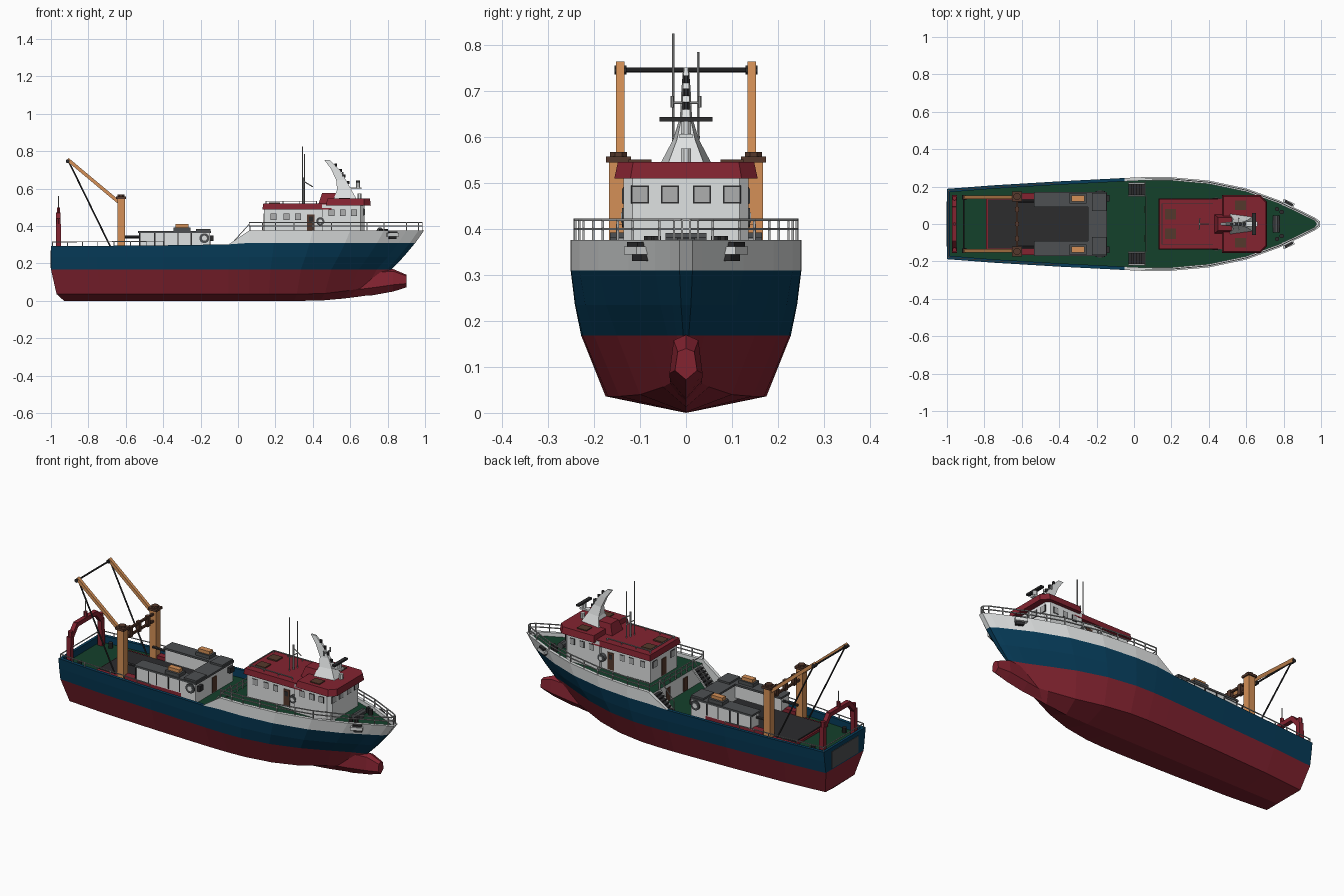
import bpy, bmesh, math
from mathutils import Vector

if "Cube" in bpy.data.objects:
    bpy.data.objects.remove(bpy.data.objects["Cube"])

COL = {"red": (.23, .017, .03), "blue": (.002, .047, .105), "white": (.74, .76, .76),
       "green": (.007, .052, .024), "orange": (.66, .28, .095), "dark": (.025, .025, .027),
       "grey": (.075, .08, .085), "rail grey": (.42, .43, .43), "brown": (.09, .04, .025)}
MAT = {}
for n, c in COL.items():
    MAT[n] = bpy.data.materials.new(n)
    MAT[n].diffuse_color = (*c, 1)


def finish(name, bm, mats):
    bmesh.ops.remove_doubles(bm, verts=bm.verts, dist=1e-5)
    bmesh.ops.recalc_face_normals(bm, faces=bm.faces)
    me = bpy.data.meshes.new(name)
    bm.to_mesh(me)
    bm.free()
    for m in mats:
        me.materials.append(MAT[m])
    ob = bpy.data.objects.new(name, me)
    bpy.context.collection.objects.link(ob)
    return ob


# A solid is a list of rings; a part is one object made of several solids
def part(name, mat, *solids):
    bm = bmesh.new()
    for rings in solids:
        vs = [[bm.verts.new(p) for p in r] for r in rings]
        n = len(vs[0])
        for a, b in zip(vs, vs[1:]):
            for i in range(n):
                bm.faces.new((a[i], a[(i + 1) % n], b[(i + 1) % n], b[i]))
        bm.faces.new(vs[0][::-1])
        bm.faces.new(vs[-1])
    return finish(name, bm, [mat])


def plan(pts, z0, z1, k=1.0):
    cx = sum(p[0] for p in pts) / len(pts)
    return [[(x, y, z0) for x, y in pts], [(cx + (x - cx) * k, y * k, z1) for x, y in pts]]


def box(x0, x1, y0, y1, z0, z1):
    return plan([(x0, y0), (x1, y0), (x1, y1), (x0, y1)], z0, z1)


def rod(p, q, r, n=6, r2=None):
    p, q = Vector(p), Vector(q)
    rot = (q - p).to_track_quat('Z', 'Y')
    ring = lambda c, s: [c + rot @ Vector((s * math.cos(2 * math.pi * (i + .5) / n),
                                           s * math.sin(2 * math.pi * (i + .5) / n), 0)) for i in range(n)]
    return [ring(p, r), ring(q, r if r2 is None else r2)]


def both(*solids):
    return list(solids) + [[[(p[0], -p[1], p[2]) for p in r] for r in s] for s in solids]


# Hull: station positions and half-breadths at rail, waterline and chine
X = [-1, -.75, -.4, -.05, .06, .2, .4, .6, .78, .9, .965, .995]
TOP = [.188, .207, .228, .246, .251, .25, .232, .19, .125, .067, .035, .014]
WL = [.17, .19, .208, .225, .228, .225, .2, .15, .085, .04, .02, .006]
CH = [.13, .15, .165, .175, .175, .17, .145, .1, .05, .02, .01, .005]
STERN = [-.93, -.97, -1, -1, -1, -1]
BOW = [.72, .76, .82, .885, .948, .995]
N = len(X)
rail_z = lambda i: (.293, .294, .297, .302)[i] if i < 4 else .376


def hull_pt(i, lv):
    x = X[i]
    if x > .06:
        x = .06 + (x - .06) * (BOW[lv] - .06) / .935
    elif x < -.4:
        x = -.4 + (x + .4) * (STERN[lv] + .4) / -.6
    rise = max(0, (x - .4) / .36) ** 1.5
    blue_z = rail_z(i) if i < 4 else .31
    y = (0, CH[i], WL[i], .4 * WL[i] + .6 * TOP[i], TOP[i], TOP[i])[lv]
    z = (.04 * rise, .036 + .05 * rise, .168, .235, blue_z, rail_z(i))[lv]
    return Vector((x, y, z))


def inner(i, z=None):
    p = hull_pt(i, 5)
    return Vector((min(max(p.x, -.985), .975), max(p.y - .018, .003), p.z if z is None else z))


bm = bmesh.new()


def face(mat, *pts):
    f = []
    for p in pts:
        if all((Vector(p) - q).length > 1e-5 for q in f):
            f.append(Vector(p))
    if len(f) > 2:
        bm.faces.new([bm.verts.new(p) for p in f]).material_index = mat


flip = lambda p: Vector((p.x, -p.y, p.z))
for lv in range(5):
    m = (0, 0, 1, 1, 2)[lv]
    for e in (0, N - 1):                                 # transom and stem
        a, b = hull_pt(e, lv), hull_pt(e, lv + 1)
        face(m, a, b, flip(b), flip(a))
    for i in range(N - 1):
        q = [hull_pt(i, lv), hull_pt(i + 1, lv), hull_pt(i + 1, lv + 1), hull_pt(i, lv + 1)]
        face(m, *q)
        face(m, *map(flip, q))
for i in range(N - 1):                                   # rail cap, inner bulwark, deck
    d, m = (.255, 1) if i < 4 else (.355, 2)
    m = 2 if i == 3 else m
    a, b, c, e = inner(i), inner(i + 1), inner(i, d), inner(i + 1, d)
    for f in (lambda p: p, flip):
        face(m, *map(f, (hull_pt(i, 5), hull_pt(i + 1, 5), b, a)))
        face(m, *map(f, (a, b, e, c)))
    face(3, c, e, flip(e), flip(c))
for e, d, m in ((0, .255, 1), (N - 1, .355, 2)):
    face(m, hull_pt(e, 5), inner(e), flip(inner(e)), flip(hull_pt(e, 5)))
    face(m, inner(e), inner(e, d), flip(inner(e, d)), flip(inner(e)))
face(2, inner(4, .255), inner(4, .355), flip(inner(4, .355)), flip(inner(4, .255)))
finish("hull", bm, ["red", "blue", "white", "green"])

hexa = lambda x, w, z0, z1: [(x, w * a, z0 + (z1 - z0) * b) for a, b in
                             ((0, 0), (1, .3), (.75, .9), (0, 1), (-.75, .9), (-1, .3))]
part("bulbous_bow", "red", [hexa(.55, .03, .02, .12), hexa(.72, .035, .03, .165),
                            hexa(.83, .036, .05, .17), hexa(.9, .024, .072, .14)])
part("stern_gate", "grey", box(-1.003, -.99, -.12, .12, .175, .27))


# Railings that follow the hull edge
def railing(name, ids, heights, r):
    pts = []
    for a, b in zip(ids, ids[1:]):
        p, q = [(hull_pt(k, 5) + inner(k)) / 2 for k in (a, b)]
        k = max(1, round((q - p).length / .09))
        pts += [p.lerp(q, j / k) for j in range(k)]
    pts.append((hull_pt(ids[-1], 5) + inner(ids[-1])) / 2)
    up = lambda p, h: p + Vector((0, 0, h))
    s = [rod(p, up(p, heights[-1]), r, 4) for p in pts]
    s += [rod(up(p, h), up(q, h), r, 4) for h in heights for p, q in zip(pts, pts[1:])]
    e = pts[0] if ids[0] == 0 else pts[-1]
    s += [rod(up(e, h), up(flip(e), h), r, 4) for h in heights]
    part(name, "rail grey", *both(*s))


railing("bow_railing", range(4, N), (.024, .044), .0035)
railing("stern_railing", range(0, 3), (.022,), .003)

# Stairs up to the foredeck, with handrails, and the break bulkhead doors
part("stair_treads", "dark", *both(*[box(-.03 + .014 * k, -.008 + .014 * k, .155, .215, .262 + .015 * k, .27 + .015 * k)
                                     for k in range(6)]))
part("stair_strings", "white", *both(*[rod((-.025, y, .26), (.06, y, .352), .006, 4) for y in (.152, .218)]))
part("stair_handrails", "rail grey", *both(rod((-.03, .15, .31), (.06, .15, .41), .003, 4), rod((-.03, .15, .255), (-.03, .15, .31), .003, 4),
                                           rod((.06, .15, .355), (.06, .15, .41), .003, 4), rod((.06, .15, .4), (.06, .23, .4), .003, 4)))
part("bulkhead_doors", "brown", *both(box(.055, .061, .06, .095, .26, .335)))
part("deck_edge_rail", "rail grey", *[rod((.065, -.15, z), (.065, .15, z), .003, 4) for z in (.378, .4)],
     *[rod((.065, y * .05, .355), (.065, y * .05, .4), .003, 4) for y in range(-3, 4)])

# Deckhouse and wheelhouse
part("deckhouse", "white", box(.14, .48, -.118, .118, .35, .495))
wheel = lambda x0, x1, w, c: [(x0, -w), (x1 - c, -w), (x1, -w + c), (x1, w - c), (x1 - c, w), (x0, w)]
part("wheelhouse", "white", plan(wheel(.45, .675, .136, .02), .35, .515))
part("deckhouse_roof", "red", plan([(.13, -.137), (.5, -.137), (.5, .137), (.13, .137)], .488, .52, .97))
part("wheelhouse_roof", "red", plan(wheel(.47, .71, .156, .035), .51, .546, .95))
part("mast_base", "red", plan([(.43, -.05), (.56, -.05), (.56, .05), (.43, .05)], .518, .577, .7))
part("roof_hatches", "brown", *both(box(.165, .225, .025, .08, .515, .527), box(.54, .6, .075, .125, .54, .551)))
part("roof_rails", "rail grey", *both(rod((.15, .108, .533), (.42, .108, .533), .003, 4), rod((.15, 0, .533), (.15, .108, .533), .003, 4),
                                      *[rod((x, .108, .515), (x, .108, .533), .003, 4) for x in (.15, .24, .33, .42)]))
# Windows: dark frames with pale panes
front = [(y, .475) for y in (.035, .1)]
sides = [(.5, .136), (.56, .136), (.62, .136), (.19, .118), (.26, .118), (.32, .118)]


def windows(h, t):
    s = [box(.67, .675 + t, y - h, y + h, z - h, z + h) for y, z in front]
    s += [box(x - h * .8, x + h * .8, w - .003, w + t, (.472 if w > .12 else .45) - h * .9, (.472 if w > .12 else .45) + h * .9) for x, w in sides]
    s += [box(.14 - t, .145, y - h, y + h, .45 - h, .45 + h) for y in (.08,)]
    return both(*s)


part("window_frames", "dark", *windows(.0195, .002))
part("window_panes", "rail grey", *windows(.0165, .003))
part("house_doors", "brown", *both(box(.37, .41, .115, .121, .365, .462)), box(.137, .142, -.02, .02, .36, .455))
part("door_windows", "dark", *both(box(.38, .4, .117, .123, .425, .45)))
ring = lambda x, y, z, r, d: rod((x, y, z), (x, y + d, z), r, 12)
part("life_rings", "grey", *both(ring(-.18, .168, .335, .027, .008), ring(.44, .115, .425, .022, .024)))
part("life_ring_centres", "white", *both(ring(-.18, .168, .335, .014, .01), ring(.44, .115, .425, .011, .026)))

# Raked mast, lamps, radar and aerials
sec = lambda x0, x1, z, w: [(x0, -w, z), (x1, -w * .7, z), (x1, w * .7, z), (x0, w, z)]
part("mast", "white", [sec(.51, .637, .54, .057), sec(.53, .605, .595, .028), sec(.525, .578, .645, .013),
                       sec(.498, .54, .705, .01), sec(.463, .492, .752, .006)])
part("mast_lamps", "dark", *[rod((x, 0, z), (x, 0, z + .016), .008, 8) for x, z in ((.59, .625), (.568, .66), (.548, .69), (.522, .718))])
part("mast_yards", "rail grey", rod((.56, -.032, .675), (.56, .032, .675), .003), rod((.56, -.03, .665), (.56, -.03, .69), .004),
     rod((.56, .03, .665), (.56, .03, .69), .004))
part("radar_stand", "white", box(.585, .66, -.014, .014, .598, .607), rod((.642, 0, .6), (.642, 0, .634), .012, 8),
     rod((.65, 0, .54), (.65, 0, .575), .012, 8))
part("radar_scanner", "dark", box(.632, .652, -.058, .058, .634, .644))
part("aerials", "rail grey", rod((.345, -.028, .515), (.345, -.028, .825), .003, 5), rod((.355, .027, .515), (.355, .027, .785), .003, 5),
     rod((.35, 0, .515), (.35, 0, .66), .005), rod((.35, 0, .64), (.4, 0, .61), .003), rod((.35, -.03, .6), (.35, .03, .6), .003))

# Cargo hold: red coaming, dark hatch, U-shaped casing round it
part("hold_coaming", "red", box(-.79, -.2, -.15, .15, .25, .268), *both(box(-.6, -.2, .13, .166, .25, .295)))
part("hatch_cover", "dark", box(-.78, -.235, -.13, .13, .26, .275))
part("cargo_casing", "white", *both(box(-.53, -.23, .1, .168, .29, .362)), box(-.24, -.15, -.168, .168, .25, .362))
part("casing_roof", "grey", *both(box(-.535, -.235, .092, .172, .362, .373)), box(-.245, -.145, -.172, .172, .362, .373))
part("casing_ribs", "dark", *both(*[box(x - .003, x + .003, .165, .171, .295, .362) for x in (-.525, -.445, -.395, -.32, -.25)]))
part("vent_boxes", "grey", *both(box(-.225, -.148, .07, .165, .37, .383), plan([(-.345, .11), (-.255, .11), (-.255, .165), (-.345, .165)], .37, .392)))
part("vent_caps", "orange", *both(box(-.335, -.265, .12, .152, .39, .41)))
part("casing_lamps", "dark", *both(box(-.15, -.132, .12, .155, .32, .35)))
part("casing_door", "brown", box(-.151, -.147, -.02, .02, .26, .345))
part("deck_pipes", "dark", *both(rod((-.62, .12, .342), (-.53, .12, .342), .008)))

# Cargo derrick
part("derrick_posts", "orange", *both(box(-.645, -.605, .127, .167, .25, .55)))
part("derrick_caps", "brown", *both(plan([(-.652, .12), (-.598, .12), (-.598, .174), (-.652, .174)], .545, .558), rod((-.625, .147, .555), (-.625, .147, .568), .02, 8)))
part("derrick_crossbeams", "brown", *[rod((-.625, -.13, z), (-.625, .13, z), .008, 4) for z in (.485, .525)],
     *[box(-.635, -.615, y - .012, y + .012, .475, .535) for y in (-.08, 0, .08)])
part("derrick_booms", "orange", *both(rod((-.64, .143, .53), (-.912, .143, .757), .013, 4)))
part("boom_spreader", "dark", rod((-.91, -.155, .746), (-.91, .155, .746), .005), *both(rod((-.91, .13, .746), (-.91, .156, .746), .011, 8)))
part("boom_cables", "dark", *both(rod((-.905, .143, .745), (-.675, .143, .275), .0045, 5)))

# Stern gantry
part("stern_gantry", "red", *both(rod((-.96, .142, .25), (-.96, .138, .41), .019, 4), rod((-.96, .138, .4), (-.96, .085, .462), .017, 4),
                                  rod((-.96, .138, .4), (-.96, .138, .44), .013, 6)),
     rod((-.96, -.09, .46), (-.96, .09, .46), .017, 4), rod((-.96, 0, .46), (-.96, 0, .5), .01, 6))
part("gantry_aerial", "rail grey", rod((-.96, 0, .5), (-.96, 0, .56), .003, 5))

# Deck fittings and anchors
part("bollards", "dark", *both(rod((.765, .08, .355), (.765, .08, .385), .012, 8), rod((.79, .065, .355), (.79, .065, .385), .012, 8),
                               rod((-.9, .14, .255), (-.9, .14, .285), .012, 8)))
part("windlass", "grey", rod((.76, -.045, .375), (.76, .045, .375), .018, 8), box(.74, .78, -.02, .02, .355, .38))
part("anchor_pockets", "white", *both(plan([(.79, .1), (.845, .08), (.86, .108), (.8, .135)], .345, .362)))
part("anchors", "dark", *both(plan([(.8, .105), (.84, .085), (.852, .105), (.81, .128)], .36, .372),
                              plan([(.805, .1), (.84, .08), (.848, .098), (.81, .118)], .33, .346)))

for m in bpy.data.materials:
    if m.users and not m.is_grease_pencil:
        m.use_nodes = True
        m.node_tree.nodes["Principled BSDF"].inputs["Base Color"].default_value = m.diffuse_color
